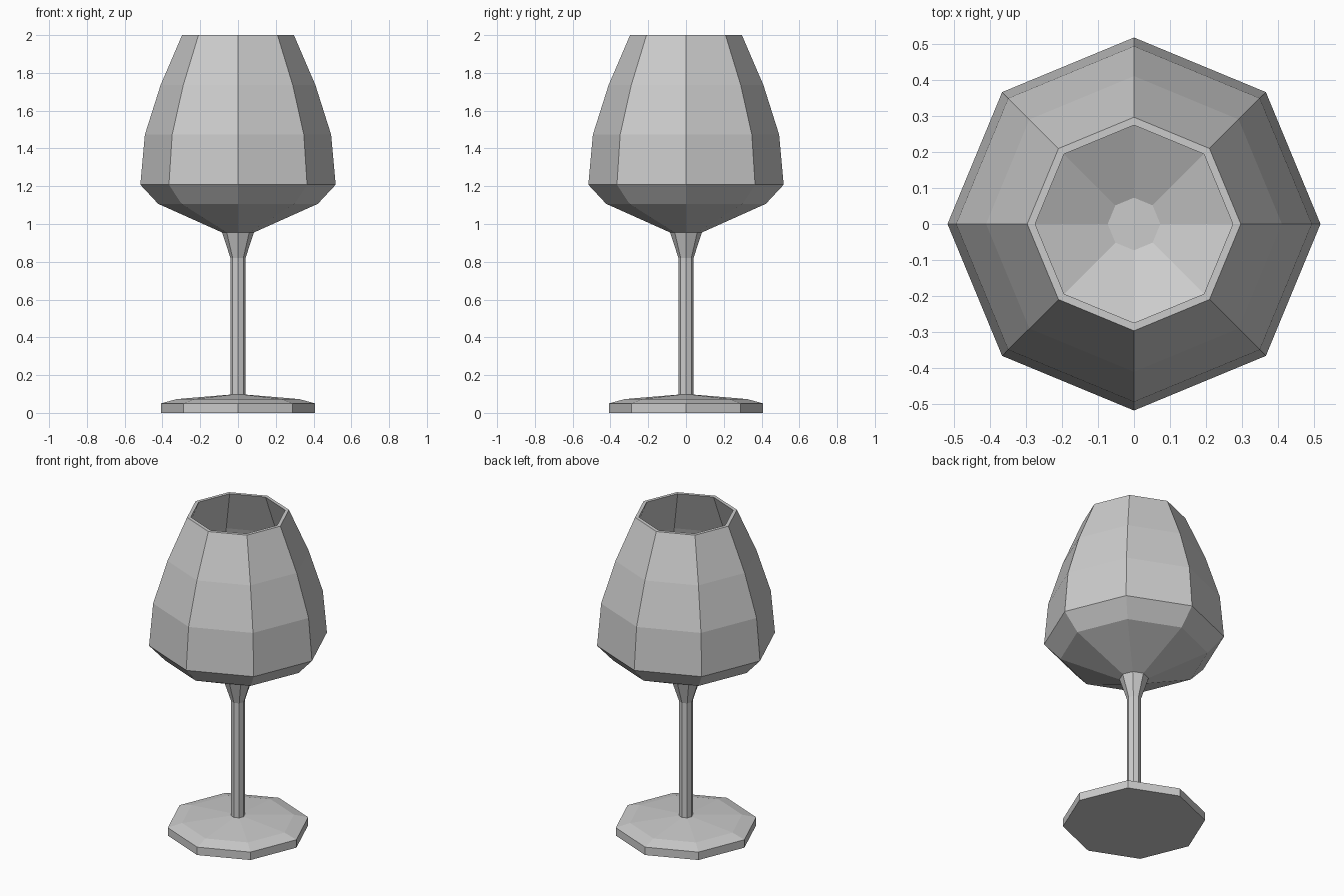
import bpy, bmesh
from math import cos, sin, pi

if "Cube" in bpy.data.objects:
    bpy.data.objects.remove(bpy.data.objects["Cube"])

SIDES = 8

# Half profile (radius, height), from the underside up and back down inside the bowl
foot = [(0.408, 0.0), (0.408, 0.05), (0.325, 0.073), (0.04, 0.097)]
stem = [(0.04, 0.82), (0.084, 0.955)]
bowl_outside = [(0.423, 1.107), (0.517, 1.208), (0.493, 1.473), (0.41, 1.735), (0.296, 2.0)]
bowl_inside = [(0.274, 2.0), (0.388, 1.73), (0.47, 1.47), (0.493, 1.215), (0.41, 1.127), (0.073, 0.975)]


def lathe(name, profile):
    """Revolve a profile around z with flat facets and capped ends."""
    bm = bmesh.new()
    rings = [[bm.verts.new((r * cos(2 * pi * i / SIDES), r * sin(2 * pi * i / SIDES), z))
              for i in range(SIDES)] for r, z in profile]
    for low, high in zip(rings, rings[1:]):
        for i in range(SIDES):
            j = (i + 1) % SIDES
            bm.faces.new((low[i], low[j], high[j], high[i]))
    bm.faces.new(rings[0][::-1])
    bm.faces.new(rings[-1])
    bmesh.ops.recalc_face_normals(bm, faces=bm.faces)
    mesh = bpy.data.meshes.new(name)
    bm.to_mesh(mesh)
    bm.free()
    obj = bpy.data.objects.new(name, mesh)
    bpy.context.collection.objects.link(obj)
    return obj


# Foot, stem and bowl are one continuous piece
lathe("wine_glass", foot + stem + bowl_outside + bowl_inside)
